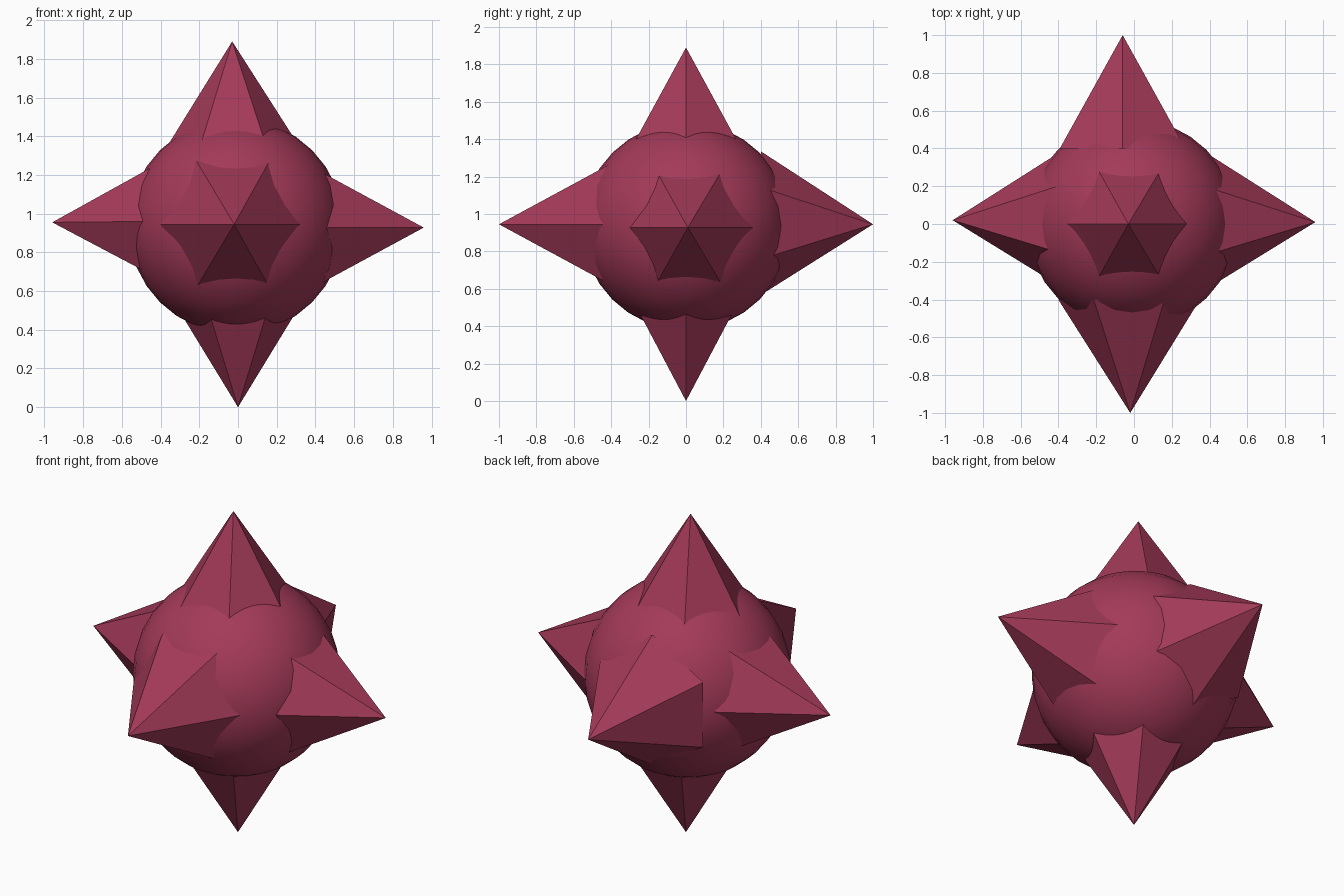
import bpy, bmesh, math
from mathutils import Vector

if "Cube" in bpy.data.objects:
    bpy.data.objects.remove(bpy.data.objects["Cube"])

mat = bpy.data.materials.new("crimson")
mat.diffuse_color = (0.37, 0.042, 0.1, 1)
mat.use_nodes = True
mat.node_tree.nodes["Principled BSDF"].inputs["Base Color"].default_value = mat.diffuse_color

# Round smooth core
bpy.ops.mesh.primitive_uv_sphere_add(segments=32, ring_count=16, radius=0.556,
                                     location=(-0.01, 0, 0.935))
core = bpy.context.object
core.name = "core_ball"
core.data.materials.append(mat)
bpy.ops.object.shade_smooth()


def spike(name, tip, inward, ridge, slope=0.625, depth=0.6):
    """Six-sided pyramid: tip point, direction to the core, direction of one ridge."""
    tip, d = Vector(tip), Vector(inward).normalized()
    u = Vector(ridge)
    v = d.cross(u).normalized()
    bm = bmesh.new()
    apex = bm.verts.new(tip)
    ring = []
    for i in range(6):
        a = i * math.pi / 3
        ring.append(bm.verts.new(tip + d * depth
                                 + (u * math.cos(a) + v * math.sin(a)) * slope * depth))
    for i in range(6):
        bm.faces.new((apex, ring[i], ring[(i + 1) % 6]))
    bm.faces.new(ring[::-1])
    bmesh.ops.recalc_face_normals(bm, faces=bm.faces)
    me = bpy.data.meshes.new(name)
    bm.to_mesh(me)
    bm.free()
    me.materials.append(mat)
    ob = bpy.data.objects.new(name, me)
    bpy.context.collection.objects.link(ob)


# Six spikes, one along each axis, tips slightly off centre
X, Y, Z = (1, 0, 0), (0, 1, 0), (0, 0, 1)
spike("spike_left", (-0.96, 0.02, 0.955), (1, 0.01, 0.01), Y)
spike("spike_right", (0.96, 0.01, 0.928), (-1, 0.01, 0), Y)
spike("spike_front", (-0.02, -1, 0.945), (-0.01, 1, 0), X)
spike("spike_back", (-0.06, 1, 0.945), (0, -1, 0.01), Z, slope=0.64)
spike("spike_top", (-0.03, 0, 1.89), (0.01, 0, -1), X, slope=0.63)
spike("spike_bottom", (0, 0, 0), (0, 0, 1), X, slope=0.61)
